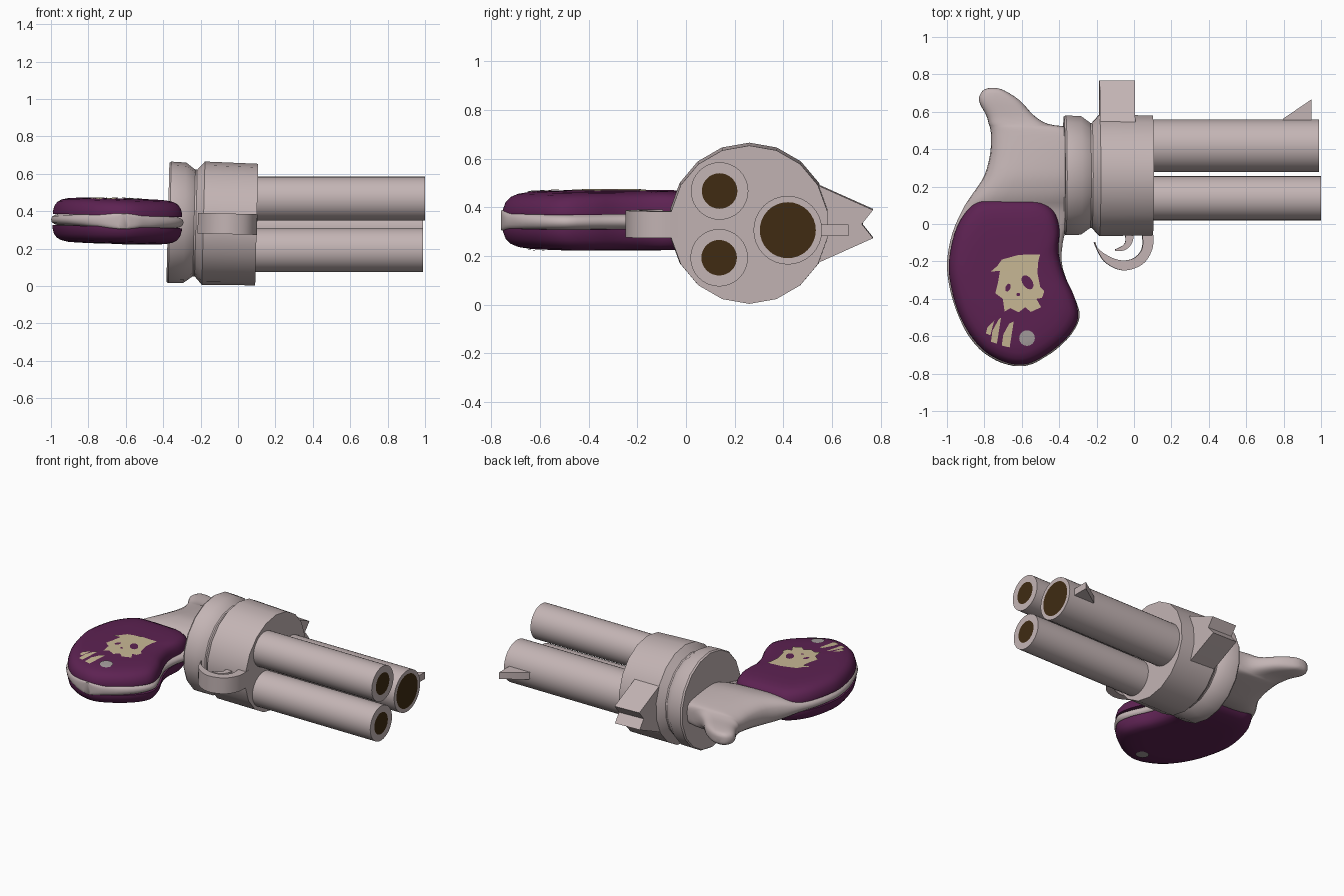
import bpy, bmesh, math
from mathutils import Vector
from mathutils.bvhtree import BVHTree

if "Cube" in bpy.data.objects:
    bpy.data.objects.remove(bpy.data.objects["Cube"])

TILT, AXIS_Z = 0.025, 0.331          # body and grip lean slightly


def material(name, rgb):
    m = bpy.data.materials.new(name)
    m.diffuse_color = (*rgb, 1)
    m.use_nodes = True
    m.node_tree.nodes["Principled BSDF"].inputs["Base Color"].default_value = m.diffuse_color
    return m


METAL = material("pale_metal", (0.55, 0.46, 0.46))
PURPLE = material("purple_grip", (0.11, 0.016, 0.085))
BONE = material("bone_paint", (0.58, 0.48, 0.30))
GREY = material("grey_stud", (0.38, 0.34, 0.34))
BORE = material("dark_bore", (0.05, 0.024, 0.006))


def finish(name, bm, mats, tilted, angle=35):
    me = bpy.data.meshes.new(name)
    bm.to_mesh(me)
    bm.free()
    for m in mats:
        me.materials.append(m)
    me.shade_smooth()
    me.set_sharp_from_angle(angle=math.radians(angle))
    ob = bpy.data.objects.new(name, me)
    bpy.context.collection.objects.link(ob)
    if tilted:
        ob.location.z = AXIS_Z
        ob.rotation_euler.y = TILT
    return ob


def loft(name, rings, mats=(METAL,), tilted=True, end_mat=0, angle=35):
    """Skin a list of equal rings and cap both ends."""
    bm = bmesh.new()
    vs = [[bm.verts.new(p) for p in r] for r in rings]
    n = len(rings[0])
    for a, b in zip(vs, vs[1:]):
        for i in range(n):
            j = (i + 1) % n
            bm.faces.new((a[i], a[j], b[j], b[i]))
    bm.faces.new(vs[0][::-1])
    bm.faces.new(vs[-1]).material_index = end_mat
    bmesh.ops.recalc_face_normals(bm, faces=bm.faces[:])
    return finish(name, bm, mats, tilted, angle)


def smooth(pts, steps, closed=False):
    """Catmull-Rom curve through tuples of any size."""
    n, out = len(pts), []
    for i in range(n if closed else n - 1):
        ids = [i - 1, i, i + 1, i + 2]
        ids = [k % n if closed else min(max(k, 0), n - 1) for k in ids]
        a, b, c, d = (pts[k] for k in ids)
        for s in range(steps):
            t = s / steps
            out.append(tuple(
                0.5 * (2 * q + (r - p) * t + (2 * p - 5 * q + 4 * r - w) * t * t
                       + (3 * q - p - 3 * r + w) * t ** 3)
                for p, q, r, w in zip(a, b, c, d)))
    return out if closed else out + [pts[-1]]


def disc(x, y, z, r, n, ry=None):
    ry = ry or r
    return [(x, y + ry * math.sin(2 * math.pi * i / n), z + r * math.cos(2 * math.pi * i / n))
            for i in range(n)]


def prism_z(name, poly, half):
    return loft(name, [[(x, y, s * half) for x, y in poly] for s in (-1, 1)])


# Body: 18-sided drum with a groove behind the front section
profile = [(-0.375, 0.318), (-0.365, 0.325), (-0.285, 0.322), (-0.235, 0.285),
           (-0.225, 0.285), (-0.185, 0.33), (0.1, 0.325)]
loft("body_drum", [disc(x, 0.26, 0, r, 18) for x, r in profile])

# Three barrels with dark bores
for name, y, z, r, bore, tip in (("large_barrel", 0.418, 0.306, 0.141, 0.115, 0.99),
                                 ("upper_barrel", 0.138, 0.467, 0.118, 0.073, 1.0),
                                 ("lower_barrel", 0.136, 0.193, 0.118, 0.073, 0.99)):
    loft(name, [disc(0.05, y, z, r, 32), disc(tip, y, z, r, 32), disc(tip, y, z, bore, 32)],
         (METAL, BORE), False, 1)

# Front sight wedge
loft("front_sight", [[(0.79, 0.55, z), (0.95, 0.55, z), (0.95, 0.667, z), (0.80, 0.565, z)]
                     for z in (0.283, 0.33)], tilted=False)

# Rear sight: notched tapering block
rear = [(0.48, 0.185), (0.54, 0.16), (0.768, 0.058), (0.722, 0.0),
        (0.768, -0.058), (0.54, -0.16), (0.48, -0.185)]
loft("rear_sight", [[(x, y, z) for y, z in rear] for x in (-0.185, 0.003)])

# Trigger guard and trigger: crescents
outer = smooth([(0.1, -0.03), (0.098, -0.13), (0.045, -0.215), (-0.06, -0.248),
                (-0.16, -0.2), (-0.215, -0.1)], 5)
inner = smooth([(-0.208, -0.095), (-0.19, -0.135), (-0.12, -0.18), (-0.05, -0.195),
                (0.01, -0.175), (0.045, -0.12), (0.04, -0.03)], 4)
prism_z("trigger_guard", outer + inner, 0.055)
prism_z("trigger", smooth([(0.0, -0.03), (-0.01, -0.1), (-0.05, -0.14), (-0.1, -0.143)], 4)
        + smooth([(-0.1, -0.135), (-0.06, -0.115), (-0.045, -0.085), (-0.055, -0.03)], 4), 0.03)

# Grip frame and hammer spur: rows of (y, left x, right x, half thickness)
rows = [(0.727, -0.775, -0.735, 0.02), (0.712, -0.81, -0.69, 0.04), (0.66, -0.83, -0.61, 0.05),
        (0.58, -0.79, -0.535, 0.055), (0.535, -0.777, -0.46, 0.065), (0.515, -0.77, -0.34, 0.075),
        (0.47, -0.765, -0.27, 0.085), (0.37, -0.77, -0.25, 0.10), (0.26, -0.80, -0.25, 0.11),
        (0.18, -0.85, -0.26, 0.10), (0.13, -0.885, -0.28, 0.085), (0.07, -0.92, -0.31, 0.06),
        (-0.05, -0.972, -0.37, 0.05), (-0.2, -1.0, -0.387, 0.047), (-0.32, -0.99, -0.352, 0.047),
        (-0.42, -0.965, -0.307, 0.047), (-0.5, -0.935, -0.291, 0.047),
        (-0.59, -0.89, -0.335, 0.047), (-0.67, -0.825, -0.415, 0.047),
        (-0.72, -0.755, -0.49, 0.045), (-0.745, -0.70, -0.535, 0.043), (-0.76, -0.64, -0.585, 0.04)]


def section(y, xl, xr, h, n=28):
    power = lambda v, e: math.copysign(abs(v) ** e, v)
    ring = []
    for i in range(n):
        a = 2 * math.pi * i / n
        ring.append(((xl + xr) / 2 + (xr - xl) / 2 * power(math.cos(a), 0.65), y,
                     h * power(math.sin(a), 0.75)))
    return ring


loft("grip_frame_and_spur", [section(*r) for r in smooth(rows, 3)], angle=60)

# Purple grip panels: outline shrunk toward the centre to form a dome
outline = smooth([(-0.845, 0.115), (-0.78, 0.13), (-0.6, 0.132), (-0.5, 0.122), (-0.43, 0.07),
                  (-0.4, -0.03), (-0.405, -0.15), (-0.375, -0.27), (-0.32, -0.39), (-0.3, -0.5),
                  (-0.345, -0.59), (-0.43, -0.67), (-0.53, -0.732), (-0.61, -0.752),
                  (-0.7, -0.735), (-0.8, -0.68), (-0.885, -0.58), (-0.945, -0.46),
                  (-0.982, -0.32), (-0.99, -0.2), (-0.96, -0.05), (-0.91, 0.05)], 4, True)
CX, CY = -0.65, -0.3
dome = [(1, 0.03), (1, 0.045), (0.975, 0.075), (0.93, 0.096), (0.86, 0.109),
        (0.75, 0.117), (0.6, 0.12), (0.3, 0.122), (0.02, 0.122)]
panels = {}
for label, sign in (("upper", 1), ("lower", -1)):
    ob = loft(label + "_grip_panel",
              [[(CX + (x - CX) * s, CY + (y - CY) * s, sign * z) for x, y in outline]
               for s, z in dome], (PURPLE,), angle=50)
    me = ob.data
    panels[sign] = BVHTree.FromPolygons([v.co.copy() for v in me.vertices],
                                        [p.vertices[:] for p in me.polygons])


# Painted marks: thin patches draped on a panel
def patch(name, poly, mat, lift=0.004, sign=1):
    bm = bmesh.new()
    vs = []
    for x, y in poly:
        hit = panels[sign].ray_cast(Vector((x, y, sign)), Vector((0, 0, -sign)))[0]
        vs.append(bm.verts.new((x, y, (hit.z if hit else sign * 0.11) + sign * lift)))
    f = bm.faces.new(vs)
    f.normal_update()
    if f.normal.z * sign < 0:
        f.normal_flip()
    bmesh.ops.triangulate(bm, faces=[f])
    finish(name, bm, (mat,), True)


def oval(x, y, rx, ry, turn=0, n=16):
    pts = []
    for i in range(n):
        a = 2 * math.pi * i / n
        u, v = rx * math.cos(a), ry * math.sin(a)
        pts.append((x + u * math.cos(turn) - v * math.sin(turn),
                    y + u * math.sin(turn) + v * math.cos(turn)))
    return pts


patch("skull_mark", [(-0.77, -0.255), (-0.735, -0.225), (-0.71, -0.19), (-0.62, -0.165),
                     (-0.505, -0.162), (-0.515, -0.2), (-0.52, -0.26), (-0.505, -0.335),
                     (-0.483, -0.36), (-0.495, -0.395), (-0.525, -0.4), (-0.5, -0.445),
                     (-0.555, -0.47), (-0.585, -0.445), (-0.62, -0.472), (-0.665, -0.45),
                     (-0.695, -0.468), (-0.705, -0.4), (-0.745, -0.37), (-0.73, -0.31),
                     (-0.72, -0.25)], BONE)
patch("skull_left_eye", oval(-0.677, -0.34, 0.013, 0.022, -0.4), PURPLE, 0.007)
patch("skull_right_eye", oval(-0.573, -0.312, 0.026, 0.042, 0.6), PURPLE, 0.007)
patch("skull_nose", oval(-0.622, -0.377, 0.01, 0.009), PURPLE, 0.007)
for i, (x, y0, y1, w) in enumerate(((-0.795, -0.595, -0.51, 0.024), (-0.768, -0.64, -0.5, 0.032),
                                    (-0.71, -0.66, -0.52, 0.042))):
    patch(f"bone_stripe_{i + 1}", [(x, y0 + 0.01), (x + w, y0), (x + w + 0.022, y1),
                                   (x + 0.04, y1 - 0.012), (x + 0.008, (y0 + y1) / 2)], BONE)
for label, sign in (("upper", 1), ("lower", -1)):
    patch(label + "_grip_stud", oval(-0.575, -0.61, 0.042, 0.042), GREY, 0.005, sign)
